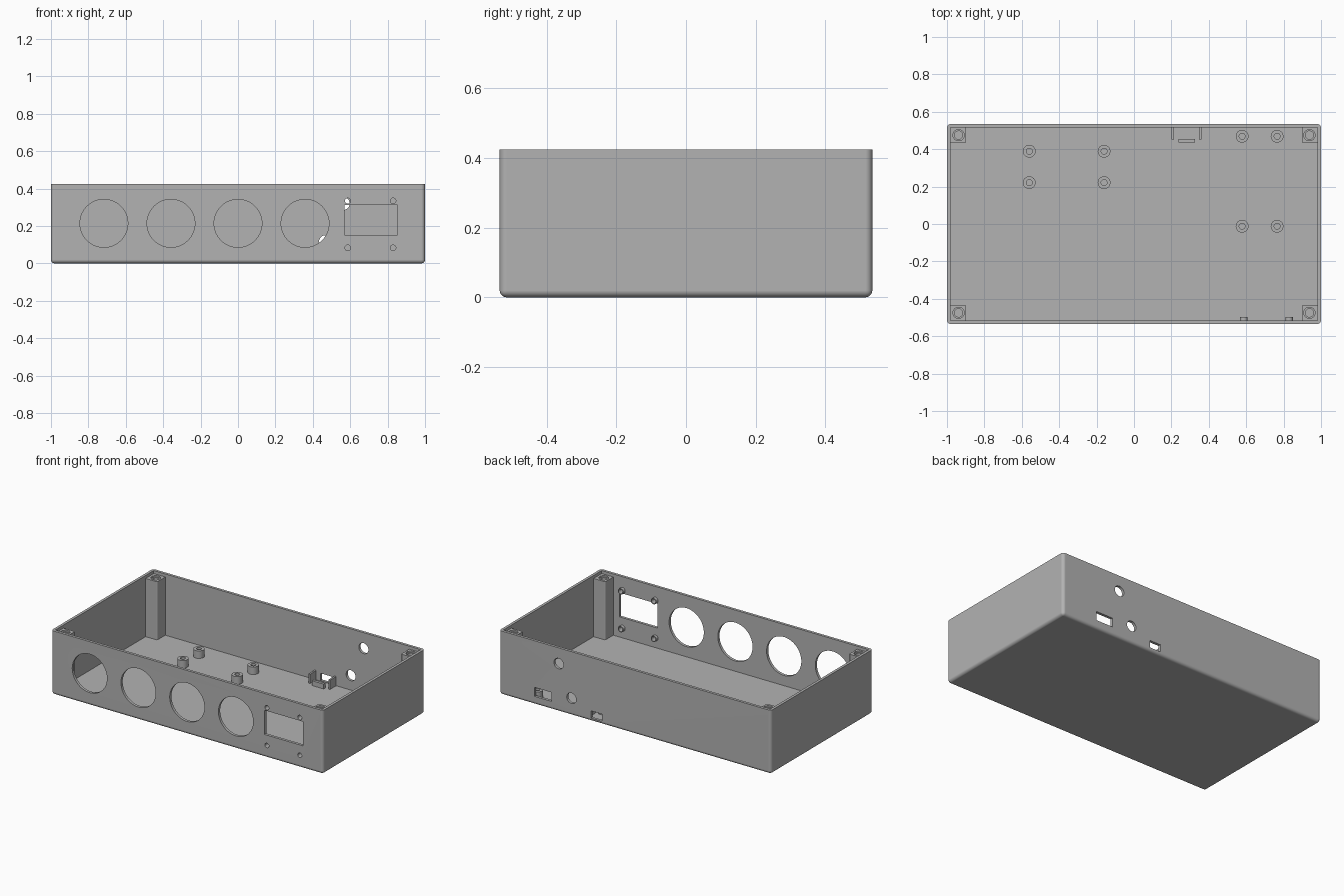
import bpy, bmesh, math
from mathutils import Matrix, Vector

if "Cube" in bpy.data.objects:
    bpy.data.objects.remove(bpy.data.objects["Cube"], do_unlink=True)

HX, HY, H = 1.0, 0.535, 0.425      # half width, half depth, height
WALL, ROUND = 0.018, 0.02

grey = bpy.data.materials.new("enclosure grey")
grey.use_nodes = True
grey.diffuse_color = (0.45, 0.45, 0.45, 1)
grey.node_tree.nodes["Principled BSDF"].inputs["Base Color"].default_value = grey.diffuse_color


def finish(name, bm):
    bmesh.ops.recalc_face_normals(bm, faces=bm.faces)
    mesh = bpy.data.meshes.new(name)
    bm.to_mesh(mesh)
    bm.free()
    mesh.materials.append(grey)
    obj = bpy.data.objects.new(name, mesh)
    bpy.context.collection.objects.link(obj)
    return obj


def box(name, lo, hi, radius=0, edge_rule=None):
    """Box between two corners; edges picked by edge_rule are rounded."""
    lo, hi = Vector(lo), Vector(hi)
    bm = bmesh.new()
    bmesh.ops.create_cube(bm, size=1)
    bmesh.ops.scale(bm, vec=hi - lo, verts=bm.verts)
    bmesh.ops.translate(bm, vec=(lo + hi) / 2, verts=bm.verts)
    if edge_rule:
        bmesh.ops.bevel(bm, geom=[e for e in bm.edges if edge_rule(e)], offset=radius,
                        segments=5, profile=0.5, affect='EDGES')
    return finish(name, bm)


def rod(name, centre, radius, length, along_y=False, sides=32):
    bm = bmesh.new()
    bmesh.ops.create_cone(bm, cap_ends=True, segments=sides, radius1=radius,
                          radius2=radius, depth=length)
    turn = Matrix.Rotation(math.pi / 2, 4, 'X') if along_y else Matrix()
    bmesh.ops.transform(bm, matrix=Matrix.Translation(centre) @ turn, verts=bm.verts)
    return finish(name, bm)


def cut(obj, cutters):
    """Subtract the cutters from the object and remove them."""
    for c in cutters:
        c.hide_render = True
        mod = obj.modifiers.new("cut", 'BOOLEAN')
        mod.object, mod.operation, mod.solver = c, 'DIFFERENCE', 'EXACT'
    bpy.context.view_layer.update()
    graph = bpy.context.evaluated_depsgraph_get()
    mesh = bpy.data.meshes.new_from_object(obj.evaluated_get(graph))
    obj.modifiers.clear()
    obj.data = mesh
    for c in cutters:
        bpy.data.objects.remove(c, do_unlink=True)


def smooth(obj):
    bpy.ops.object.select_all(action='DESELECT')
    obj.select_set(True)
    bpy.context.view_layer.objects.active = obj
    bpy.ops.object.shade_smooth_by_angle(angle=math.radians(30))
    mod = obj.modifiers.new("flat face normals", 'WEIGHTED_NORMAL')
    mod.keep_sharp = True


def tube(name, centre, outer, inner, length, along_y=False):
    obj = rod(name, centre, outer, length, along_y)
    cut(obj, [rod("bore", centre, inner, length * 2, along_y)])
    smooth(obj)


# Open-topped shell, rounded on its upright and bottom edges
shell = box("shell", (-HX, -HY, 0), (HX, HY, H), ROUND,
            lambda e: min(v.co.z for v in e.verts) < 0.01)
cutters = [box("cavity", (WALL - HX, WALL - HY, WALL), (HX - WALL, HY - WALL, H + 0.1))]

# Front openings: four round dials, a display window and its screw holes
screws = [(x, z) for x in (0.587, 0.829) for z in (0.083, 0.334)]
for i in range(4):
    cutters.append(rod("dial_hole", (-0.717 + 0.3585 * i, -HY, 0.214), 0.128, 0.1, True, 64))
cutters.append(box("window", (0.57, -HY - 0.05, 0.152), (0.853, -HY + 0.05, 0.313)))
for x, z in screws:
    cutters.append(rod("screw_hole", (x, -HY, z), 0.015, 0.06, True))

# Back openings: two round holes, a wide slot and a small port
for x, z in ((0.562, 0.32), (0.468, 0.115)):
    cutters.append(rod("cable_hole", (x, HY, z), 0.035, 0.1, True))
cutters.append(box("slot", (0.615, HY - 0.05, 0.055), (0.74, HY + 0.05, 0.115)))
cutters.append(box("port", (0.245, HY - 0.05, 0.022), (0.325, HY + 0.05, 0.07)))
cut(shell, cutters)
smooth(shell)

# Corner posts with counterbored screw holes
TOP = 0.405
for sx, side in ((1, "left"), (-1, "right")):
    for sy, end in ((1, "back"), (-1, "front")):
        xs = sorted((sx * 0.897, sx * (HX - WALL / 2)))
        ys = sorted((sy * 0.432, sy * (HY - WALL / 2)))

        def inner_edge(e, sx=sx, sy=sy):
            return all(abs(v.co.x) < 0.9 and abs(v.co.y) < 0.44 for v in e.verts)

        post = box(f"{end}_{side}_post", (xs[0], ys[0], WALL / 2), (xs[1], ys[1], TOP),
                   0.01, inner_edge)
        x, y = sx * 0.938, sy * 0.475
        cut(post, [rod("counterbore", (x, y, TOP), 0.03, 0.02),
                   rod("bore", (x, y, TOP), 0.022, 0.2)])
        smooth(post)

# Floor standoffs for two circuit boards
spots = [(x, y) for x in (-0.56, -0.16) for y in (0.221, 0.389)]
spots += [(x, y) for x in (0.578, 0.765) for y in (-0.012, 0.469)]
for x, y in spots:
    tube("board_standoff", (x, y, WALL + 0.024), 0.034, 0.016, 0.052)

# Short collars behind the display screw holes
for x, z in screws:
    tube("display_collar", (x, -HY + 0.026, z), 0.02, 0.015, 0.024, True)

# Holder for the small port board: two side ribs and a low stop bar
for x in (0.207, 0.354):
    box("holder_rib", (x - 0.006, 0.452, WALL / 2), (x + 0.006, HY - WALL / 2, 0.08))
box("holder_stop", (0.238, 0.436, WALL / 2), (0.325, 0.454, 0.05))
